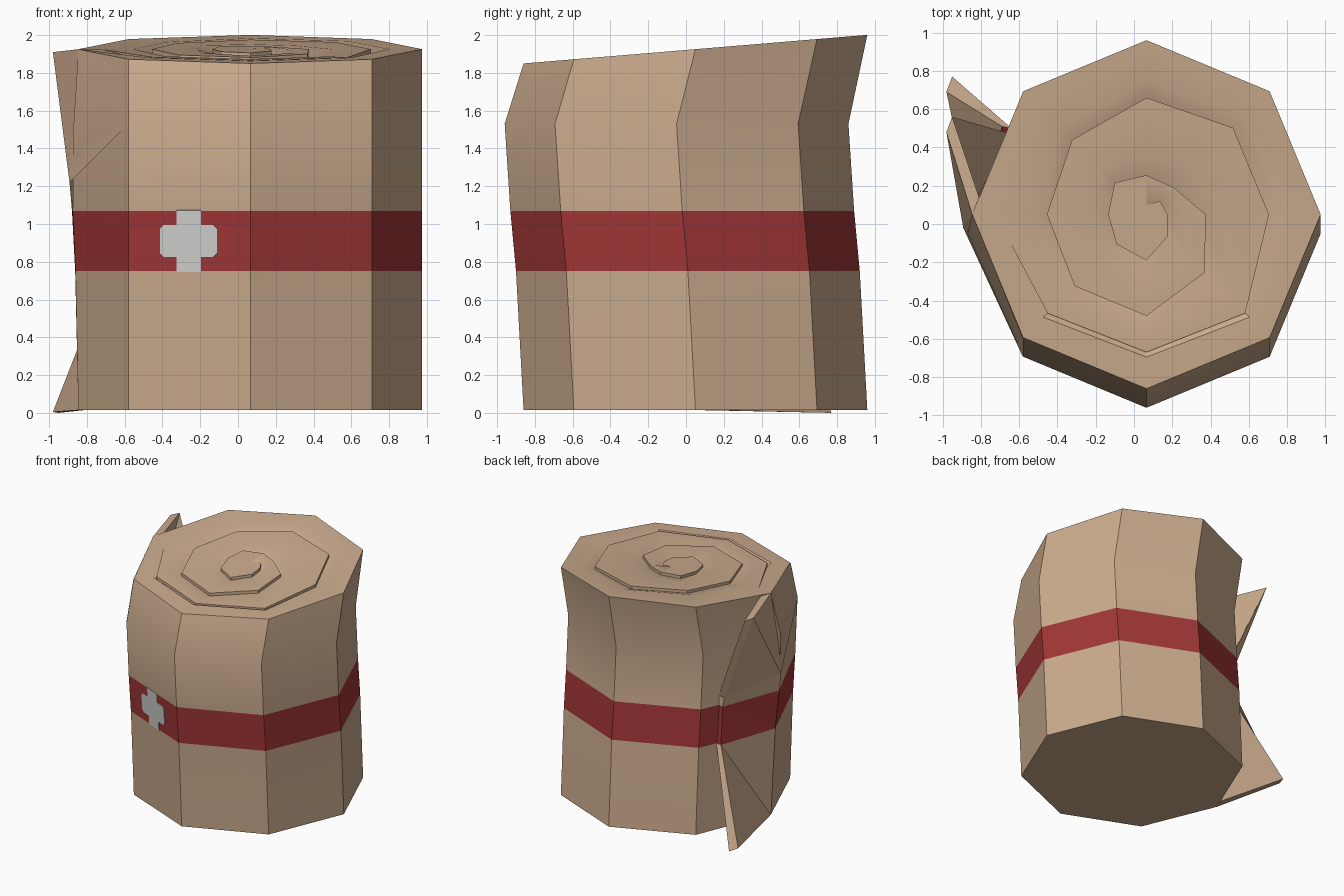
import bpy, bmesh, math
from mathutils import Vector

if "Cube" in bpy.data.objects:
    bpy.data.objects.remove(bpy.data.objects["Cube"])


def material(name, rgb):
    m = bpy.data.materials.new(name)
    m.diffuse_color = (*rgb, 1)
    m.use_nodes = True
    m.node_tree.nodes["Principled BSDF"].inputs["Base Color"].default_value = m.diffuse_color
    return m


TAN = material("tan_cloth", (0.60, 0.41, 0.27))
RED = material("red_band", (0.36, 0.037, 0.037))
WHITE = material("pale_grey", (0.66, 0.66, 0.64))
CX, R = 0.065, 0.91


def finish(bm, name, mats, band=False):
    bmesh.ops.recalc_face_normals(bm, faces=bm.faces)
    for f in bm.faces:
        c = f.calc_center_median()
        # everything on the upper end must face up
        if name == "roll" and c.z > 1.78 and abs(f.normal.z) > 0.6 and f.normal.z < 0:
            f.normal_flip()
        if band and all(0.74 < v.co.z < 1.08 for v in f.verts):
            f.material_index = 1
    me = bpy.data.meshes.new(name)
    bm.to_mesh(me)
    bm.free()
    for m in mats:
        me.materials.append(m)
    ob = bpy.data.objects.new(name, me)
    bpy.context.collection.objects.link(ob)
    return ob


def top_z(y):
    return 1.85 + (y + 0.86) * 0.083


# Leaning octagonal roll: rings of (z, centre y, x of left corner)
bm = bmesh.new()
rings = []
for z, cy, left in [(0.015, 0.05, -0.845), (0.75, 0.01, -0.86), (1.07, -0.02, -0.875),
                    (1.53, -0.05, -0.87), (None, 0.05, -0.845)]:
    ring = []
    for i in range(8):
        a = math.radians(180 + 45 * i)
        x, y = CX + R * math.cos(a), cy + R * math.sin(a)
        if i == 0:
            x = left
        ring.append(bm.verts.new((x, y, top_z(y) if z is None else z)))
    rings.append(ring)
bm.faces.new(rings[0])
for lo, hi in zip(rings, rings[1:]):
    for i in range(8):
        j = (i + 1) % 8
        bm.faces.new((lo[i], lo[j], hi[j], hi[i]))

# Spiral groove in the top: step radii (A) and ramp start radii (B), every 45 degrees
A = [.79, .73, .72, .73, .64, .64, .61, .55, .52, .53, .53, .43, .31, .20, .205, .235,
     .20, .22, .24, .16, .11, .10, .05]
B = [.91, .76, .745, .76, .735, .735, .70, .64, .62, .64, .63, .64, .435, .33, .31, .35,
     .285, .35, .425, .33, .20, .17, .13]
N = len(A)


def spiral_vert(i, r, drop=0.0):
    a = math.radians(180 + 45 * i)
    y = 0.05 + r * math.sin(a)
    return bm.verts.new((CX + r * math.cos(a), y, top_z(y) - drop))


rim = rings[-1]
step = [spiral_vert(i, r) for i, r in enumerate(A)]
low = [step[i] if i in (0, N - 1) else spiral_vert(i, A[i], 0.025) for i in range(N)]
ramp = [rim[0]] + [spiral_vert(i, B[i]) for i in range(1, N)]
outer = rim + step
centre = spiral_vert(0, 0)


def face(*vs):
    vs = list(dict.fromkeys(vs))
    if len(vs) > 2:
        bm.faces.new(vs)


for i in range(N - 1):
    face(outer[i], outer[i + 1], ramp[i + 1], ramp[i])
    face(ramp[i], ramp[i + 1], low[i + 1], low[i])
    face(low[i], low[i + 1], step[i + 1], step[i])
    if i >= N - 9:
        face(step[i], step[i + 1], centre)
face(rim[7], rim[0], step[0])
roll = finish(bm, "roll", [TAN, RED], band=True)
me = roll.data
for p in me.polygons:
    p.use_smooth = p.center.z < 1.75 and abs(p.normal.z) < 0.6
me.set_sharp_from_angle(angle=math.radians(30))

# Loose end of the strip: flat at the band, corners peeling away above and below
bm = bmesh.new()
fold = [(-.845, .05, .015), (-.862, .015, .75), (-.879, -.02, 1.07), (-.892, -.02, 1.22),
        (-.845, .05, 1.925)]
end = [(-.98, .69, .005), (-.69, .51, .75), (-.69, .485, 1.07), (-.70, .48, 1.15),
       (-.98, .48, 1.91)]
inner_end = [(-.95, .77, 0), (-.64, .50, .75), (-.64, .47, 1.07), (-.64, .47, 1.15),
             (-.95, .56, 1.905)]
inner_fold = [Vector(p) + Vector((.035, .09, 0)) for p in fold]
F, E, IE, IF = [[bm.verts.new(p) for p in pts] for pts in (fold, end, inner_end, inner_fold)]
for k in range(4):
    for f, e in ((F, E), (IF, IE)):
        if k == 0:
            face(f[0], e[0], e[1])
            face(f[0], e[1], f[1])
        else:
            face(f[k], e[k], e[k + 1])
            face(f[k], e[k + 1], f[k + 1])
    face(E[k], IE[k], IE[k + 1], E[k + 1])
    face(F[k], IF[k], IF[k + 1], F[k + 1])
for k in (0, 4):
    face(F[k], E[k], IE[k], IF[k])
finish(bm, "loose_strip_end", [TAN, RED], band=True)

# Upper corner fold bridging the front left face to the peeling corner
bm = bmesh.new()
p = [bm.verts.new(v) for v in [(-.58, -.695, 1.53), (-.892, -.02, 1.22), (-.845, .05, 1.925),
                               (-.58, -.597, 1.872), (-.60, -.35, 1.55)]]
for t in ((0, 1, 2), (0, 2, 3), (1, 0, 4), (2, 1, 4), (3, 2, 4), (0, 3, 4)):
    face(*[p[i] for i in t])
finish(bm, "corner_fold", [TAN])

# Pale cross plate on the front left face of the band
bm = bmesh.new()
quarter = [(.15, .065), (.13, .085), (.065, .085), (.065, .163)]
outline = quarter + [(-x, z) for x, z in reversed(quarter)]
outline += [(-x, -z) for x, z in quarter] + [(x, -z) for x, z in reversed(quarter)]
pts = []
for dx, dz in outline:
    x, z = -.26 + dx, .91 + dz
    cy = .01 - .03 * (z - .75) / .32
    pts.append(Vector((x, cy - .6435 - .2665 * (x + .5785) / .6435, z)))
n = Vector((-.38, -.92, -.08))
front = [bm.verts.new(v + n * .005) for v in pts]
back = [bm.verts.new(v - n * .003) for v in pts]
face(*front)
face(*back)
for i in range(len(pts)):
    j = (i + 1) % len(pts)
    face(front[i], front[j], back[j], back[i])
finish(bm, "cross_plate", [WHITE])
